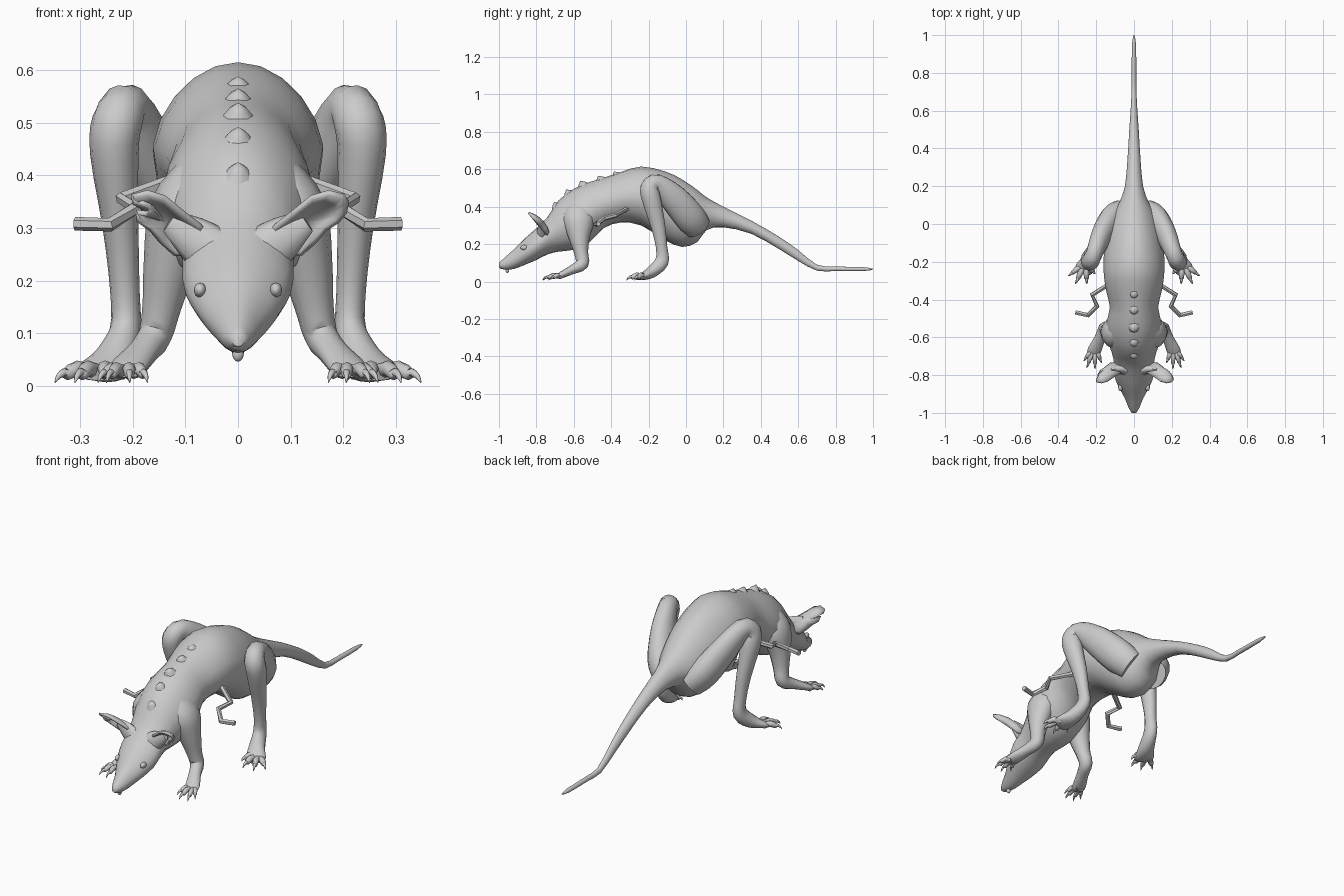
import bpy, math
from mathutils import Vector

if "Cube" in bpy.data.objects:
    bpy.data.objects.remove(bpy.data.objects["Cube"])

def finish(name, verts, faces, angle=60, mirror=False):
    me = bpy.data.meshes.new(name)
    me.from_pydata(verts, [], faces)
    ob = bpy.data.objects.new(name, me)
    bpy.context.collection.objects.link(ob)
    bpy.ops.object.select_all(action='DESELECT')
    ob.select_set(True)
    bpy.context.view_layer.objects.active = ob
    bpy.ops.object.mode_set(mode='EDIT')
    bpy.ops.mesh.select_all(action='SELECT')
    bpy.ops.mesh.normals_make_consistent(inside=False)
    bpy.ops.object.mode_set(mode='OBJECT')
    if angle:
        bpy.ops.object.shade_smooth_by_angle(angle=math.radians(angle))
    if mirror:
        ob.modifiers.new("Mirror", 'MIRROR').use_mirror_merge = False
    return ob

def smooth_path(pts, n):
    """Catmull-Rom resampling of tuples of any length."""
    out = []
    for i in range(len(pts) - 1):
        a, b, c, d = (pts[max(0, min(len(pts) - 1, i + k))] for k in (-1, 0, 1, 2))
        for s in range(n):
            t = s / n
            out.append(tuple(0.5 * (2*q + (r - p)*t + (2*p - 5*q + 4*r - s2)*t*t
                       + (3*q - p - 3*r + s2)*t**3) for p, q, r, s2 in zip(a, b, c, d)))
    return out + [pts[-1]]

def loft(name, rings, **kw):
    n = len(rings[0])
    verts = [v for r in rings for v in r]
    faces = [(i*n + j, i*n + (j+1) % n, (i+1)*n + (j+1) % n, (i+1)*n + j)
             for i in range(len(rings) - 1) for j in range(n)]
    faces += [tuple(range(n)), tuple(range(len(verts) - n, len(verts)))]
    return finish(name, verts, faces, **kw)

def tube(name, pts, sides=12, ref=(1, 0, 0), smooth=3, **kw):
    """Sweep along (x, y, z, radius sideways, radius across)."""
    if smooth:
        pts = smooth_path(pts, smooth)
    rings = []
    for i, p in enumerate(pts):
        c = Vector(p[:3])
        t = (Vector(pts[min(i+1, len(pts)-1)][:3]) - Vector(pts[max(i-1, 0)][:3])).normalized()
        u = Vector(ref)
        u = (u - t * u.dot(t)).normalized()
        w = t.cross(u)
        rings.append([c + u*p[3]*math.cos(a) + w*p[4]*math.sin(a)
                      for a in (2*math.pi*k/sides for k in range(sides))])
    return loft(name, rings, **kw)

# Body, head and tail: (y, top, bottom, half width)
body = [(-1.0, .10, .075, .012), (-.97, .128, .063, .03), (-.92, .172, .067, .05),
        (-.86, .232, .09, .083), (-.80, .285, .115, .105), (-.74, .345, .145, .105),
        (-.68, .435, .16, .118), (-.60, .495, .17, .145), (-.52, .53, .205, .145),
        (-.44, .555, .285, .128), (-.35, .585, .315, .148), (-.24, .615, .30, .162),
        (-.11, .588, .22, .155), (-.02, .545, .185, .14), (.06, .49, .21, .112),
        (.11, .45, .275, .08), (.2, .40, .29, .048), (.35, .325, .255, .034),
        (.5, .238, .172, .025), (.6, .168, .11, .018), (.7, .09, .058, .013),
        (.8, .08, .056, .012), (.95, .077, .056, .011), (1.0, .068, .064, .002)]
rings = []
for y, top, bot, w in smooth_path(body, 2):
    m, h = (top + bot) / 2, (top - bot) / 2
    ring = []
    for k in range(20):
        a = 2 * math.pi * k / 20
        s = math.sin(a)
        ring.append((w * math.cos(a) * (1 - .14 * max(s, 0)), y, m + h * s))
    rings.append(ring)
loft("body_and_tail", rings)

# Ridge of bony bumps along the spine
for i, (y, z) in enumerate([(-.71, .425), (-.645, .492), (-.57, .538), (-.475, .565), (-.39, .588)]):
    tip = (0, y + .005, z)
    base = [(.05*math.cos(a), y + .035 + .045*math.sin(a), z - .05 + .02*math.sin(a))
            for a in (math.pi*k/4 for k in range(8))]
    mid = [(.018*math.cos(a), y + .014 + .018*math.sin(a), z - .012 + .008*math.sin(a))
           for a in (math.pi*k/4 for k in range(8))]
    faces = [(k, (k+1) % 8, 8 + (k+1) % 8, 8 + k) for k in range(8)]
    faces += [(8 + k, 8 + (k+1) % 8, 16) for k in range(8)] + [tuple(range(8))]
    finish(f"spine_bump_{i}", base + mid + [tip], faces)

# Hind legs with raised knees
tube("hind_leg", [(.07, .06, .29, .06, .075), (.12, .02, .345, .065, .085), (.175, -.07, .45, .055, .075),
                  (.21, -.155, .525, .045, .05), (.23, -.195, .5, .048, .05),
                  (.235, -.185, .44, .046, .052), (.223, -.15, .3, .034, .04),
                  (.215, -.13, .18, .028, .031), (.214, -.13, .105, .03, .038),
                  (.235, -.185, .05, .04, .032), (.262, -.235, .026, .05, .018),
                  (.272, -.255, .02, .04, .01)], sides=14, mirror=True)

# Front legs
tube("front_leg", [(.07, -.58, .40, .05, .06), (.105, -.575, .33, .065, .085), (.13, -.57, .23, .05, .055),
                   (.145, -.56, .15, .037, .037), (.158, -.555, .095, .032, .035),
                   (.18, -.605, .065, .03, .025), (.208, -.665, .036, .036, .018),
                   (.218, -.69, .026, .032, .011)], mirror=True)

# Toes ending in claws
def toes(name, root, tips, size):
    for i, (x, y) in enumerate(tips):
        bx, by = root[0] + (x - root[0]) * .25, root[1] + (y - root[1]) * .1
        def at(f, z, r):
            return (bx + (x - bx)*f, by + (y - by)*f, z, r*size, r*size)
        tube(f"{name}_{i}", [at(0, .025, 1), at(.4, .033, .95), at(.68, .022, .75),
                             at(.74, .026, .5), at(.9, .018, .35), at(1, .006, .05)],
             sides=8, smooth=2, mirror=True)

toes("hind_toe", (.255, -.215), [(.348, -.275), (.31, -.318), (.25, -.318), (.205, -.265)], .016)
toes("front_toe", (.208, -.66), [(.266, -.725), (.25, -.762), (.206, -.768), (.172, -.735)], .013)

# Crooked extra limbs, hexagonal and flat-sided
r = .013
tube("extra_limb", [(x, y, z, r, r) for x, y, z in
                    [(.11, -.305, .395), (.222, -.375, .355), (.195, -.435, .338),
                     (.243, -.483, .306), (.31, -.468, .308)]],
     sides=6, ref=(0, 0, 1), smooth=0, angle=0, mirror=True)

# Cupped ears, one of them bitten
def ear(name, outline, side):
    n = len(outline)
    cx, cz = .135, .315
    verts = []
    for f, back in ((1, 0), (.75, .022), (.4, .034)):
        for x, z in outline:
            px, pz = cx + (x - cx)*f, cz + (z - cz)*f
            verts.append((side*px, -.748 - (pz - .25)*.8 + back, pz))
    verts.append((side*cx, -.762, cz))
    faces = [(r*n + k, r*n + (k+1) % n, (r+1)*n + (k+1) % n, (r+1)*n + k)
             for r in range(2) for k in range(n)]
    faces += [(2*n + k, 2*n + (k+1) % n, 3*n) for k in range(n)]
    ob = finish(name, verts, faces)
    sol = ob.modifiers.new("Thickness", 'SOLIDIFY')
    sol.thickness, sol.offset = .011, 0

start = [(.055, .285), (.075, .305), (.105, .328), (.14, .357), (.172, .367), (.2, .36)]
end = [(.188, .312), (.165, .298), (.145, .274), (.12, .25), (.085, .245)]
ear("right_ear", start + [(.208, .348), (.203, .328)] + end, 1)
ear("bitten_left_ear", start + [(.197, .347), (.182, .347), (.17, .342), (.165, .333),
                                (.175, .327), (.192, .33)] + end, -1)
# Roots joining ears to skull
tube("ear_root", [(.05, -.77, .255, .05, .03), (.09, -.768, .285, .04, .022),
                  (.13, -.772, .312, .022, .01)], sides=10, ref=(0, 0, 1), mirror=True)

# Nose tip and eyes
def ball(name, loc, scale):
    bpy.ops.mesh.primitive_uv_sphere_add(segments=12, ring_count=8, location=loc)
    ob = bpy.context.object
    ob.name = name
    ob.scale = scale
    bpy.ops.object.shade_smooth()

ball("nose", (0, -.982, .082), (.015, .018, .016))
ball("front_teeth", (0, -.955, .06), (.011, .01, .014))
for s in (-1, 1):
    ball("eye", (s*.072, -.865, .182), (.012, .02, .014))
